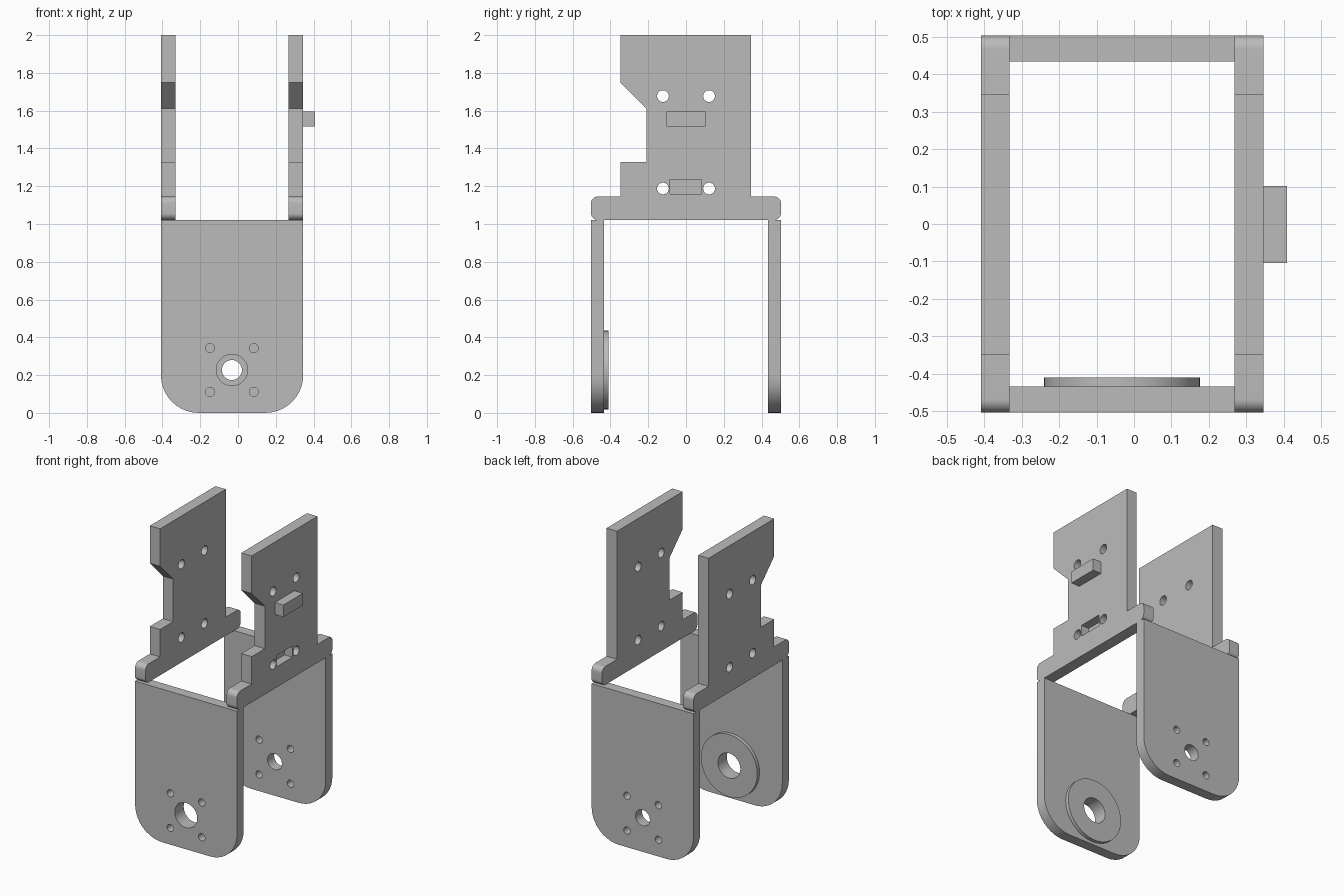
import bpy
import bmesh
import math
from mathutils import Matrix, Vector

cube = bpy.data.objects.get("Cube")
if cube:
    bpy.data.objects.remove(cube, do_unlink=True)

# One plain grey metal
GREY = (0.5, 0.5, 0.5, 1.0)
metal = bpy.data.materials.new("grey_metal")
metal.use_nodes = True
metal.diffuse_color = GREY
for node in metal.node_tree.nodes:
    if node.type == 'BSDF_PRINCIPLED':
        node.inputs["Base Color"].default_value = GREY


def outline(corners, steps=10):
    """Corners are (u, v) or (u, v, radius) for a rounded right angle."""
    points = []
    for i, corner in enumerate(corners):
        p = Vector(corner[:2])
        if len(corner) == 2:
            points.append(p)
            continue
        r = corner[2]
        a = (Vector(corners[i - 1][:2]) - p).normalized()
        b = (Vector(corners[(i + 1) % len(corners)][:2]) - p).normalized()
        centre = p + r * (a + b)
        for s in range(steps + 1):
            t = math.pi / 2 * s / steps
            points.append(centre - r * (b * math.cos(t) + a * math.sin(t)))
    return points


def circle(u, v, r, steps=32):
    return [Vector((u + r * math.cos(2 * math.pi * s / steps),
                    v + r * math.sin(2 * math.pi * s / steps))) for s in range(steps)]


def plate(name, loops, axis, low, high):
    """Extrude an outline with holes along x or y, from low to high."""
    curve = bpy.data.curves.new(name, 'CURVE')
    curve.dimensions = '2D'
    curve.fill_mode = 'BOTH'
    curve.extrude = (high - low) / 2
    for loop in loops:
        spline = curve.splines.new('POLY')
        spline.points.add(len(loop) - 1)
        for point, p in zip(spline.points, loop):
            point.co = (p.x, p.y, 0, 1)
        spline.use_cyclic_u = True
    temp = bpy.data.objects.new(name + "_profile", curve)
    bpy.context.collection.objects.link(temp)
    depsgraph = bpy.context.evaluated_depsgraph_get()
    mesh = bpy.data.meshes.new_from_object(temp.evaluated_get(depsgraph))
    bpy.data.objects.remove(temp, do_unlink=True)

    # Stand the flat profile up in the chosen plane
    middle = (low + high) / 2
    if axis == 'x':
        turn = Matrix(((0, 0, 1, middle), (1, 0, 0, 0), (0, 1, 0, 0), (0, 0, 0, 1)))
    else:
        turn = Matrix(((1, 0, 0, 0), (0, 0, -1, middle), (0, 1, 0, 0), (0, 0, 0, 1)))
    mesh.transform(turn)
    bm = bmesh.new()
    bm.from_mesh(mesh)
    bmesh.ops.remove_doubles(bm, verts=bm.verts, dist=0.0001)
    bmesh.ops.recalc_face_normals(bm, faces=bm.faces)
    bm.to_mesh(mesh)
    bm.free()

    mesh.name = name
    mesh.materials.clear()
    mesh.materials.append(metal)
    obj = bpy.data.objects.new(name, mesh)
    bpy.context.collection.objects.link(obj)
    return obj


def activate(obj):
    bpy.ops.object.select_all(action='DESELECT')
    obj.select_set(True)
    bpy.context.view_layer.objects.active = obj


def box_loop(u0, u1, v0, v1):
    return outline([(u0, v0), (u1, v0), (u1, v1), (u0, v1)])


LEFT, RIGHT = 0.345, -0.408
PIVOT_X, PIVOT_Z = -0.032, 0.227

# Front and back arms with rounded lower corners and screw holes
arm = outline([(RIGHT, 0, 0.2), (LEFT, 0, 0.2), (LEFT, 1.022), (RIGHT, 1.022)])
screws = [circle(PIVOT_X + sx * 0.116, PIVOT_Z + sz * 0.116, 0.024)
          for sx in (-1, 1) for sz in (-1, 1)]
wide_bore = circle(PIVOT_X, PIVOT_Z, 0.083)
narrow_bore = circle(PIVOT_X, PIVOT_Z, 0.053)
parts = [
    plate("front_arm", [arm, wide_bore] + screws, 'y', -0.503, -0.433),
    plate("back_arm", [arm, narrow_bore] + screws, 'y', 0.433, 0.503),
    plate("bearing_disc", [circle(PIVOT_X, PIVOT_Z, 0.208, 64), wide_bore],
          'y', -0.433, -0.409),
]

# Side plates with a wide rounded foot and a notch toward the front
side = outline([
    (-0.503, 1.022, 0.035), (0.503, 1.022, 0.035), (0.503, 1.145, 0.035),
    (0.345, 1.145), (0.345, 2.0), (-0.348, 2.0), (-0.348, 1.75),
    (-0.21, 1.612), (-0.21, 1.328), (-0.348, 1.328), (-0.348, 1.145),
    (-0.503, 1.145, 0.035)])
bolts = [circle(y, z, 0.031) for y in (-0.122, 0.122) for z in (1.188, 1.677)]
right_plate = plate("right_plate", [side] + bolts, 'x', RIGHT, -0.332)
left_plate = plate("left_plate", [side] + bolts, 'x', 0.268, LEFT)

# Blind slot in the left plate
cutter = plate("slot_cutter", [box_loop(-0.084, 0.081, 1.16, 1.235)], 'x', 0.287, 0.4)
cutter.hide_render = True
cut = left_plate.modifiers.new("slot", 'BOOLEAN')
cut.operation = 'DIFFERENCE'
cut.solver = 'EXACT'
cut.object = cutter
activate(left_plate)
bpy.ops.object.modifier_apply(modifier=cut.name)
bpy.data.objects.remove(cutter, do_unlink=True)

# Locating tab on the left plate
tab = plate("locating_tab", [box_loop(-0.104, 0.102, 1.516, 1.596)], 'x', LEFT, 0.408)

for obj in parts + [right_plate, left_plate, tab]:
    activate(obj)
    bpy.ops.object.shade_smooth_by_angle(angle=math.radians(30))
